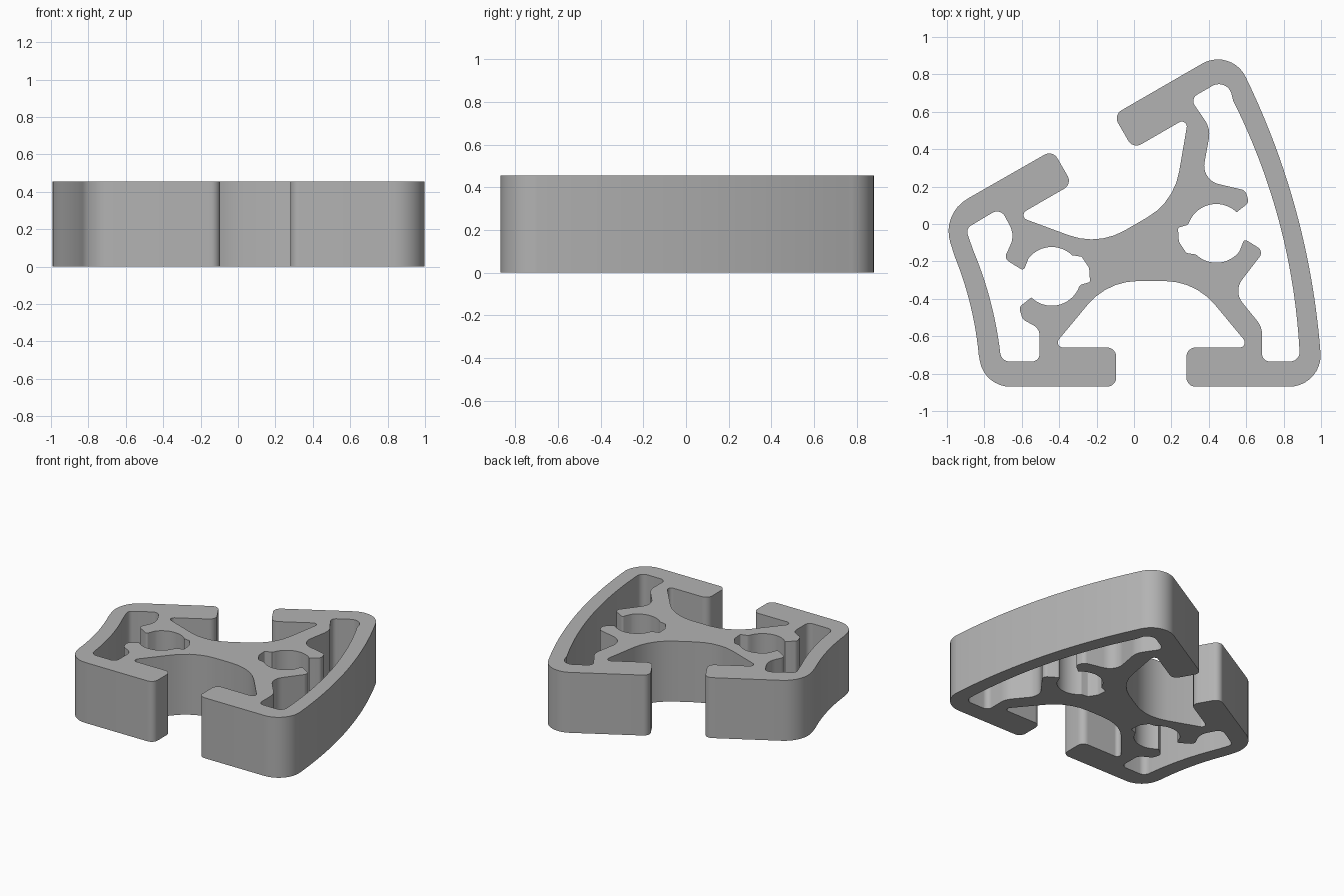
import bpy
import bmesh
import math
from mathutils import Vector, Matrix

cube = bpy.data.objects.get("Cube")
if cube:
    bpy.data.objects.remove(cube, do_unlink=True)

HEIGHT = 0.455
SCREW_RADIUS = 0.157


def place(points, origin, degrees):
    """Turn and shift a list of (x, y, radius) corners."""
    turn = Matrix.Rotation(math.radians(degrees), 2)
    placed = []
    for x, y, radius in points:
        spot = turn @ Vector((x, y)) + Vector(origin)
        placed.append((spot.x, spot.y, radius))
    return placed


def bow(start, end, bulge, steps=14):
    """Shallow arc between two points, bulging to the right of travel."""
    start, end = Vector(start), Vector(end)
    along = end - start
    side = Vector((along.y, -along.x)).normalized()
    points = []
    for i in range(steps + 1):
        t = i / steps
        spot = start + along * t + side * bulge * 4 * t * (1 - t)
        points.append((spot.x, spot.y, 0))
    return points


def arc(first, last, steps=18):
    """Part of the screw hole wall, angles in degrees."""
    points = []
    for i in range(steps + 1):
        angle = math.radians(first + (last - first) * i / steps)
        points.append((SCREW_RADIUS * math.cos(angle),
                       SCREW_RADIUS * math.sin(angle), 0))
    return points


def rounded(corners):
    """Closed outline with every corner filleted by its own radius."""
    outline = []
    count = len(corners)
    for i, (x, y, radius) in enumerate(corners):
        spot = Vector((x, y))
        if radius == 0:
            outline.append(spot)
            continue
        before, after = corners[i - 1], corners[(i + 1) % count]
        to_before = Vector(before[:2]) - spot
        to_after = Vector(after[:2]) - spot
        half = to_before.angle(to_after) / 2
        reach = min(radius / math.tan(half),
                    to_before.length * radius / (radius + before[2]) * 0.99,
                    to_after.length * radius / (radius + after[2]) * 0.99)
        radius = reach * math.tan(half)
        to_before.normalize()
        to_after.normalize()
        center = spot + (to_before + to_after).normalized() * (radius / math.sin(half))
        begin = spot + to_before * reach - center
        finish = spot + to_after * reach - center
        sweep = begin.angle_signed(finish)
        steps = max(3, round(abs(sweep) / math.radians(10)))
        for k in range(steps + 1):
            # angle_signed is clockwise, so the rotation is negated
            outline.append(center + Matrix.Rotation(-sweep * k / steps, 2) @ begin)
    return outline


def slot(origin, degrees):
    """Undercut groove opening through one straight side."""
    half = [(-0.1875, -0.565, 0.05), (-0.1875, -0.355, 0.05),
            (-0.53, -0.355, 0.05), (-0.235, 0, 0.35)]
    other = [(-x, y, radius) for x, y, radius in reversed(half)]
    return place(half + other, origin, degrees)


def screw_port(origin, degrees):
    """Open screw hole with a lobe on each side and a notch at the back."""
    lower_lobe = [(0.255, -0.095, 0.035), (0.15, -0.03, 0.015)]
    notch = [(-0.16, -0.105, 0.01), (-0.2, -0.045, 0.03),
             (-0.205, 0.03, 0.01), (-0.155, 0.045, 0)]
    upper_lobe = [(0.175, 0.165, 0.03), (0.155, 0.23, 0.04)]
    points = lower_lobe + arc(-38, -134) + notch + arc(160, 46) + upper_lobe
    return place(points, origin, degrees)


# Outside of the section, with the two grooves
outer = slot((0.0925, -0.305), 0)
outer += [(0.998, -0.87, 0.17)]
outer += bow((0.998, -0.70), (0.60, 0.78), 0.073, 24)
outer += [(0.525, 0.95, 0.165)]
outer += slot((0.01, 0), 210)
outer += [(-1.03, 0.055, 0.2)]
outer += bow((-0.96, -0.17), (-0.83, -0.70), -0.02)
outer += [(-0.80, -0.87, 0.165)]

# Hollow behind the long convex wall
right_hollow = screw_port((0.44, -0.05), 0)
right_hollow += [(0.36, 0.235, 0.1), (0.41, 0.51, 0.13),
                 (0.30, 0.67, 0.04), (0.50, 0.785, 0.07)]
right_hollow += bow((0.53, 0.66), (0.885, -0.68), -0.072, 24)
right_hollow += [(0.885, -0.735, 0.05), (0.685, -0.735, 0.04),
                 (0.685, -0.55, 0.12), (0.53, -0.36, 0.1)]

# Hollow behind the short concave wall
left_hollow = screw_port((-0.44, -0.28), 180)
left_hollow += [(-0.505, -0.56, 0.06), (-0.505, -0.735, 0.04), (-0.71, -0.735, 0.05)]
left_hollow += bow((-0.715, -0.69), (-0.86, -0.14), 0.02)
left_hollow += [(-0.90, -0.025, 0.04), (-0.715, 0.085, 0.05), (-0.635, -0.06, 0.12)]

# Fill the section and extrude it upward
bm = bmesh.new()
edges = []
for corners in (outer, right_hollow, left_hollow):
    verts = [bm.verts.new((p.x, p.y, 0)) for p in rounded(corners)]
    edges += [bm.edges.new((verts[i - 1], verts[i])) for i in range(len(verts))]
bmesh.ops.triangle_fill(bm, edges=edges, use_beauty=True, normal=(0, 0, 1))
raised = bmesh.ops.extrude_face_region(bm, geom=bm.faces[:], use_keep_orig=True)
top = [g for g in raised["geom"] if isinstance(g, bmesh.types.BMVert)]
bmesh.ops.translate(bm, verts=top, vec=(0, 0, HEIGHT))
bmesh.ops.remove_doubles(bm, verts=bm.verts[:], dist=0.0005)
bmesh.ops.recalc_face_normals(bm, faces=bm.faces[:])

mesh = bpy.data.meshes.new("extruded_frame_section")
bm.to_mesh(mesh)
bm.free()
section = bpy.data.objects.new("extruded_frame_section", mesh)
bpy.context.collection.objects.link(section)

# Plain grey metal
grey = bpy.data.materials.new("plain_grey")
grey.use_nodes = True
color = (0.45, 0.45, 0.45, 1)
grey.diffuse_color = color
grey.node_tree.nodes["Principled BSDF"].inputs["Base Color"].default_value = color
mesh.materials.append(grey)

bpy.ops.object.select_all(action="DESELECT")
section.select_set(True)
bpy.context.view_layer.objects.active = section
bpy.ops.object.shade_smooth_by_angle(angle=math.radians(30))
